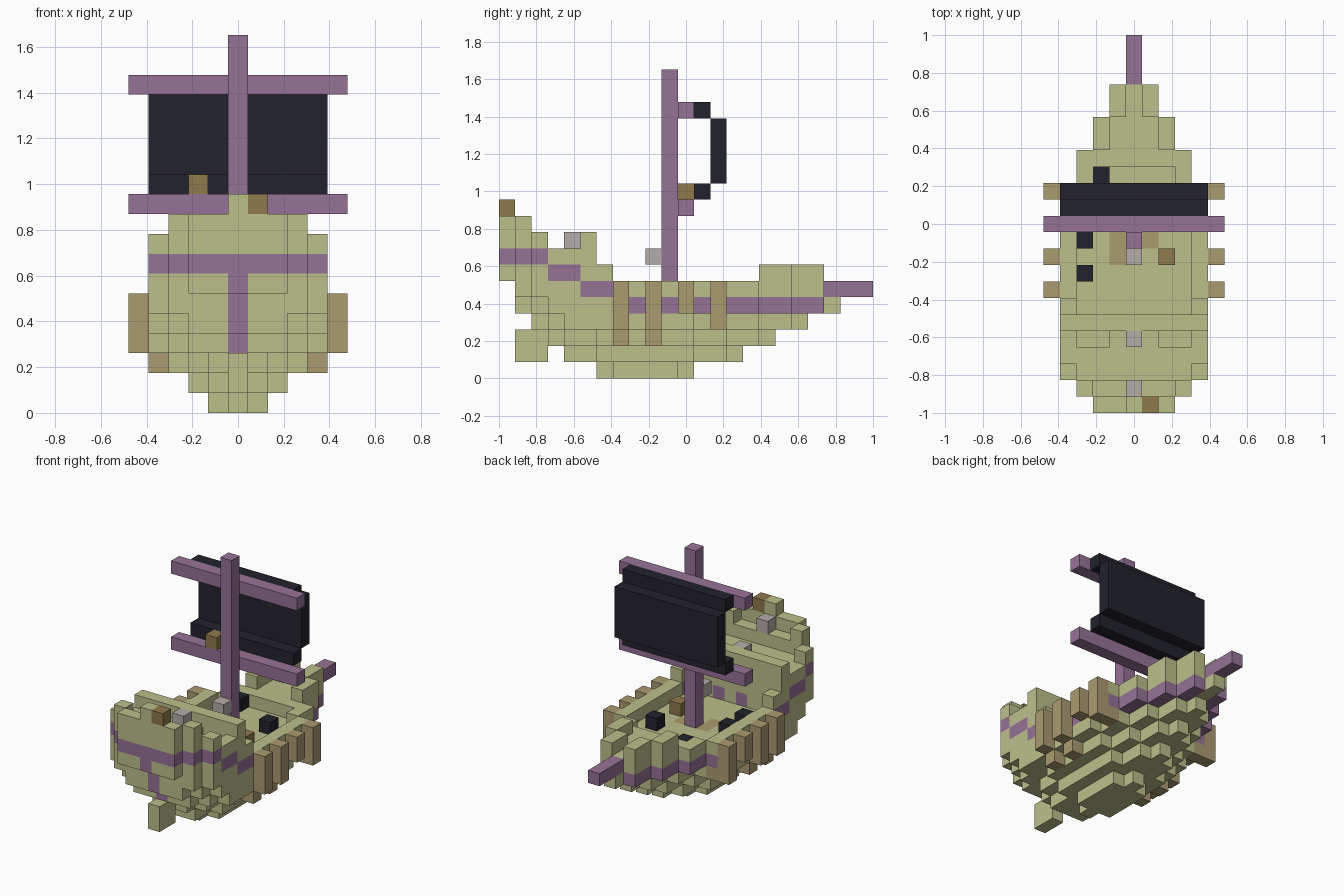
import bpy
import bmesh

cube = bpy.data.objects.get("Cube")
if cube:
    bpy.data.objects.remove(cube, do_unlink=True)

U = 2 / 23  # edge of one block


def linear(c):
    c /= 255
    return c / 12.92 if c <= 0.04045 else ((c + 0.055) / 1.055) ** 2.4


def material(name, *rgb):
    m = bpy.data.materials.new(name)
    col = [linear(c) for c in rgb] + [1]
    m.use_nodes = True
    m.diffuse_color = col
    m.node_tree.nodes["Principled BSDF"].inputs["Base Color"].default_value = col
    return m


GREEN, PURPLE, BLACK, TAN, BROWN, GREY = range(6)
MATS = [
    material("pale_olive", 188, 191, 138),
    material("dusty_purple", 150, 114, 150),
    material("near_black", 34, 34, 44),
    material("tan_wood", 171, 155, 112),
    material("brown_wood", 144, 120, 76),
    material("warm_grey", 181, 173, 168),
]

# Corner order of each block side, keyed by its direction
SIDES = {
    (1, 0, 0): ((1, 0, 0), (1, 1, 0), (1, 1, 1), (1, 0, 1)),
    (-1, 0, 0): ((0, 0, 0), (0, 0, 1), (0, 1, 1), (0, 1, 0)),
    (0, 1, 0): ((0, 1, 0), (0, 1, 1), (1, 1, 1), (1, 1, 0)),
    (0, -1, 0): ((0, 0, 0), (1, 0, 0), (1, 0, 1), (0, 0, 1)),
    (0, 0, 1): ((0, 0, 1), (1, 0, 1), (1, 1, 1), (0, 1, 1)),
    (0, 0, -1): ((0, 0, 0), (0, 1, 0), (1, 1, 0), (1, 0, 0)),
}


def build(name, blocks):
    """Skin a dict of block -> colour, leaving out sides shared by two blocks."""
    bm = bmesh.new()
    used = sorted(set(blocks.values()))
    for (i, j, k), col in blocks.items():
        for (a, b, c), corners in SIDES.items():
            if (i + a, j + b, k + c) in blocks:
                continue
            f = bm.faces.new([bm.verts.new(((i + x - 0.5) * U, (j + y) * U - 1, (k + z) * U))
                              for x, y, z in corners])
            f.material_index = used.index(col)
    bmesh.ops.remove_doubles(bm, verts=bm.verts, dist=U / 100)
    mesh = bpy.data.meshes.new(name)
    bm.to_mesh(mesh)
    bm.free()
    for u in used:
        mesh.materials.append(MATS[u])
    bpy.context.collection.objects.link(bpy.data.objects.new(name, mesh))


def box(col, x, y, z):
    """Blocks filling inclusive ranges."""
    return {(i, j, k): col for i in range(x[0], x[1] + 1)
            for j in range(y[0], y[1] + 1) for k in range(z[0], z[1] + 1)}


def one(col, i, j, k):
    return {(i, j, k): col}


# Hull outline: first row, then half width of each row from stern to bow
upper = "23444444444444332211"
LAYERS = [
    (6, "011110"),
    (4, "11222222110"),
    (3, "12233333322110"),
    (2, "23444444443322110"),
    (1, "2344444444444332211" + "0"),
    (1, upper[1:]),
    (0, upper),
    (0, upper[:6]),
    (0, upper[:6]),
    (0, upper[:2]),
]


def solid(i, j, k, w):
    """Whether a block inside the outline is timber rather than open space."""
    rail = abs(i) == w
    if k < 5:
        return True
    if k == 5:
        return rail or j < 6 or j > 14
    if k == 6:
        return j < 6 or rail and (j == 6 or j > 15)
    if k == 7:
        return not (j == 4 and abs(i) in (2, 3))
    if k == 8:
        return j in (0, 1, 5) or j == 2 and rail
    return j == 0 or rail


def stripe_level(j):
    return 7 if j < 3 else 6 if j < 5 else 5 if j < 7 else 4


hull = {}
for k, (start, widths) in enumerate(LAYERS):
    for j, w in enumerate(map(int, widths), start):
        for i in range(-w, w + 1):
            if solid(i, j, k, w):
                edge = abs(i) == w or j == 0
                painted = edge and k == stripe_level(j) and j < 20
                hull[i, j, k] = PURPLE if painted else GREEN

# Stern post, cabin door posts, deck boards and rudder
for j, k in ((2, 3), (1, 4), (1, 5), (0, 6)):
    hull[0, j, k] = PURPLE
for i in (-1, 1):
    hull[i, 5, 5] = PURPLE
for i, j in ((-1, 9), (-1, 10), (1, 10)):
    hull[i, j, 4] = TAN
hull.update(box(GREEN, (0, 0), (1, 2), (1, 2)))
hull[0, 0, 10] = GREEN
build("hull", hull)

# Ribs on both sides, following the curve of the hull
for s, side in ((1, "left"), (-1, "right")):
    for n, (j, low) in enumerate(((7, 3), (9, 3), (11, 4), (13, 3)), 1):
        rib = box(TAN, (5 * s, 5 * s), (j, j), (low, 5))
        if j < 10:
            rib.update(one(TAN, 4 * s, j, 2))
        elif j > 12:
            rib.update(one(TAN, 4 * s, j, 3))
        build(f"{side}_rib_{n}", rib)

# Spars
build("mast", box(PURPLE, (0, 0), (10, 10), (5, 18)))
build("lower_yard", box(PURPLE, (-5, 5), (11, 11), (10, 10)))
build("upper_yard", box(PURPLE, (-5, 5), (11, 11), (16, 16)))
build("bowsprit", box(PURPLE, (0, 0), (20, 22), (5, 5)))

# Billowing sail
sail = box(BLACK, (-4, 4), (13, 13), (12, 15))
for k in (11, 16):
    sail.update(box(BLACK, (-4, 4), (12, 12), (k, k)))
build("sail", sail)

# Loose blocks on deck and rigging
for n, (i, j) in enumerate(((-3, 8), (-3, 10), (-2, 14), (2, 12)), 1):
    build(f"cannon_{n}", one(BLACK, i, j, 5))
build("deck_crate", one(BROWN, 2, 9, 5))
build("stern_crate", one(BROWN, 1, 0, 10))
build("yard_crate", one(BROWN, -2, 11, 11))
build("mast_block", one(GREY, 0, 9, 7))
build("cabin_block", one(GREY, 0, 4, 8))
build("stern_block", one(GREY, 0, 1, 9))
